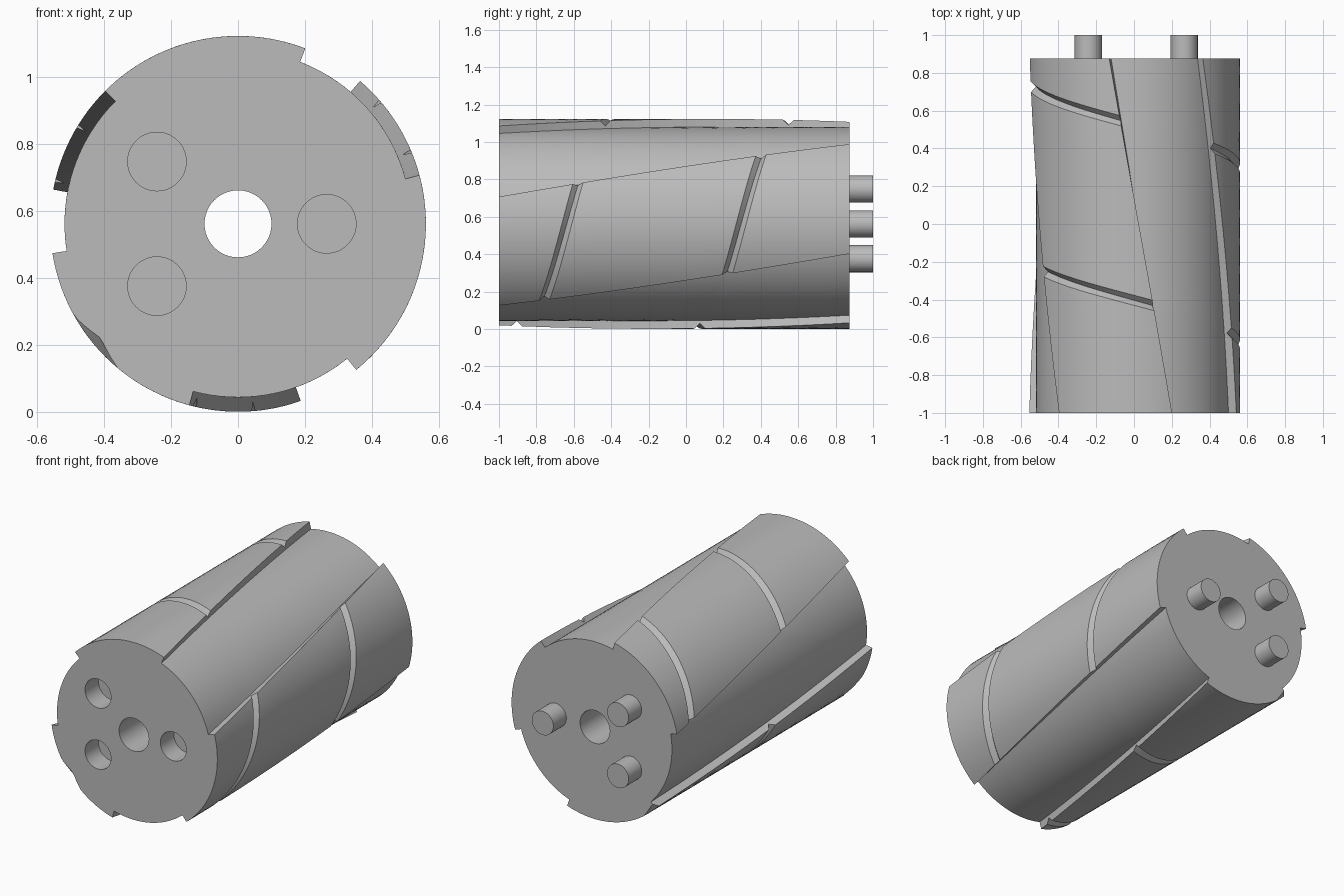
import bpy, bmesh, math
from mathutils import Vector

cube = bpy.data.objects.get("Cube")
if cube:
    bpy.data.objects.remove(cube, do_unlink=True)

FRONT, BACK, CENTRE_Z = -1.0, 0.875, 0.562
R_POLE, R_SLOT = 0.561, 0.518
POLE, STEP = 66.0, 120.0            # pole width and spacing in degrees
TWIST = 34.5 / (BACK - FRONT)       # skew in degrees per unit length
LEAD = 0.932 / 360                  # groove advance per degree
GROOVE = 0.028                      # groove half width and depth
BORE, HOLE, PIN = 0.1, 0.0875, 0.0725
PIN_SPOTS = [(0.265, 0), (-0.242, 0.186), (-0.242, -0.186)]
SUBDIV = 6

steel = bpy.data.materials.new("steel grey")
steel.use_nodes = True
GREY = (0.5, 0.5, 0.5, 1)
steel.diffuse_color = GREY
steel.node_tree.nodes["Principled BSDF"].inputs["Base Color"].default_value = GREY


def finish(bm, name):
    bmesh.ops.recalc_face_normals(bm, faces=bm.faces)
    mesh = bpy.data.meshes.new(name)
    bm.to_mesh(mesh)
    bm.free()
    mesh.materials.append(steel)
    obj = bpy.data.objects.new(name, mesh)
    bpy.context.collection.objects.link(obj)
    bpy.ops.object.select_all(action="DESELECT")
    obj.select_set(True)
    bpy.context.view_layer.objects.active = obj
    bpy.ops.object.shade_smooth_by_angle(angle=math.radians(28))
    return obj


def groove_centres(base, s):
    # where the helical groove crosses a skewed line of the pole
    slope = 1 - LEAD * TWIST
    first = (-0.76 + LEAD * (base + s + TWIST - 312.5)) / slope
    return [first + k * 360 * LEAD / slope for k in range(3)]


def rows(base, s):
    # lengthwise stations with exact stops at groove edges and bottoms
    knots = [FRONT]
    for c in groove_centres(base, s):
        knots += [c - GROOVE, c, c + GROOVE]
    knots = [min(max(k, FRONT), BACK) for k in knots] + [BACK]
    out = [FRONT]
    for i, (a, b) in enumerate(zip(knots, knots[1:])):
        n = SUBDIV if i % 3 == 0 else 1
        out += [a + (b - a) * j / n for j in range(1, n + 1)]
    return out


def point(angle, y, radius):
    t = math.radians(angle + TWIST * (y - FRONT))
    return Vector((radius * math.cos(t), y, CENTRE_Z + radius * math.sin(t)))


def circle(bm, x, z, y, radius, n=48):
    vs = [bm.verts.new((x + radius * math.cos(math.tau * i / n), y,
                        CENTRE_Z + z + radius * math.sin(math.tau * i / n)))
          for i in range(n)]
    return vs, [bm.edges.new((vs[i], vs[i - 1])) for i in range(n)]


def wall(bm, a, b):
    for i in range(len(a)):
        bm.faces.new((a[i - 1], a[i], b[i], b[i - 1]))


# Rotor skin: skewed raised poles alternating with shallow slots
bm = bmesh.new()
columns = []
POLE_CUTS, SLOT_CUTS = 24, 18
for p in range(3):
    base = 189 + p * STEP
    for i in range(POLE_CUTS + 1):
        s = POLE * i / POLE_CUTS
        centres = groove_centres(base, s)
        col = []
        for y in rows(base, s):
            depth = max(0, GROOVE - min(abs(y - c) for c in centres))
            col.append(bm.verts.new(point(base + s, y, R_POLE - depth)))
        columns.append(col)
    start = rows(base, POLE)
    end = rows(189 + (p + 1) % 3 * STEP, 0)
    for i in range(SLOT_CUTS + 1):
        f = i / SLOT_CUTS
        s = POLE + (STEP - POLE) * f
        columns.append([bm.verts.new(point(base + s, a + (b - a) * f, R_SLOT))
                        for a, b in zip(start, end)])
for i in range(len(columns)):
    a, b = columns[i - 1], columns[i]
    for j in range(len(a) - 1):
        bm.faces.new((a[j], b[j], b[j + 1], a[j + 1]))
bmesh.ops.remove_doubles(bm, verts=bm.verts, dist=0.00005)


def rim(y):
    return [e for e in bm.edges if e.is_boundary
            and all(abs(v.co.y - y) < 0.0002 for v in e.verts)]


# End faces, central bore and blind pin sockets
front_edges, back_edges = rim(FRONT), rim(BACK)
bore_front, e1 = circle(bm, 0, 0, FRONT, BORE)
bore_back, e2 = circle(bm, 0, 0, BACK, BORE)
front_edges += e1
back_edges += e2
sockets = []
for x, z in PIN_SPOTS:
    mouth, edges = circle(bm, x, z, FRONT, HOLE)
    front_edges += edges
    sockets.append((mouth, circle(bm, x, z, FRONT + 0.13, HOLE)[0]))
for edges in (front_edges, back_edges):
    bmesh.ops.triangle_fill(bm, use_beauty=True, edges=edges)
wall(bm, bore_front, bore_back)
for mouth, floor in sockets:
    wall(bm, mouth, floor)
    bm.faces.new(floor)
finish(bm, "rotor_body")

# Locating pins on the back face
for number, (x, z) in enumerate(PIN_SPOTS, 1):
    bm = bmesh.new()
    root = circle(bm, x, z, BACK - 0.005, PIN)[0]
    tip = circle(bm, x, z, 1.0, PIN)[0]
    wall(bm, root, tip)
    bm.faces.new(root)
    bm.faces.new(tip)
    finish(bm, f"locating_pin_{number}")
